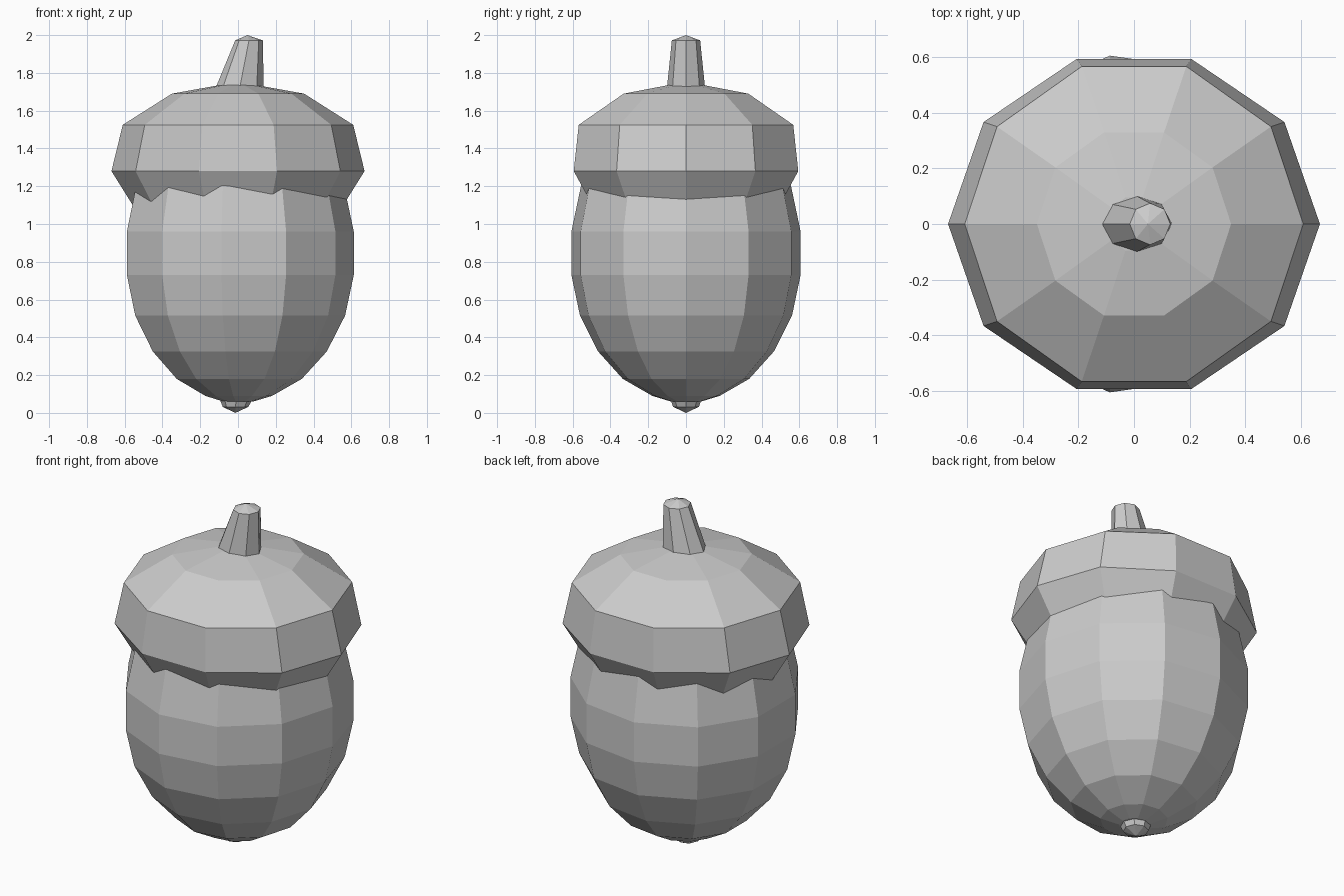
import bpy, bmesh
from math import cos, sin, tau

if "Cube" in bpy.data.objects:
    bpy.data.objects.remove(bpy.data.objects["Cube"])


def lathe(name, sides, rings):
    """Flat-shaded stack of elliptical rings: (centre x, rx, ry, z); rx = 0 is a point."""
    bm = bmesh.new()
    loops = []
    for cx, rx, ry, z in rings:
        n = sides if rx > 0 else 1
        loops.append([bm.verts.new((cx + rx * cos(tau * i / sides),
                                    ry * sin(tau * i / sides), z)) for i in range(n)])
    for a, b in zip(loops, loops[1:]):
        for i in range(sides):
            j = (i + 1) % sides
            quad = [a[i % len(a)], a[j % len(a)], b[j % len(b)], b[i % len(b)]]
            bm.faces.new(list(dict.fromkeys(quad)))
    for loop in (loops[0], loops[-1]):
        if len(loop) > 1:
            bm.faces.new(loop)
    bmesh.ops.recalc_face_normals(bm, faces=bm.faces[:])
    mesh = bpy.data.meshes.new(name)
    bm.to_mesh(mesh)
    bm.free()
    obj = bpy.data.objects.new(name, mesh)
    bpy.context.collection.objects.link(obj)
    return obj


# Nut body, eleven sides
nut = [(0.08, 0.06), (0.18, 0.09), (0.338, 0.18), (0.47, 0.325), (0.567, 0.515),
       (0.613, 0.73), (0.613, 0.96), (0.562, 1.2), (0.45, 1.4)]
lathe("nut", 11, [(0, r, r, z) for r, z in nut])

# Cap, ten sides, slightly narrower front to back
lathe("cap", 10, [(0, 0.545, 0.51, 1.08), (0, 0.67, 0.625, 1.28), (0, 0.61, 0.597, 1.525),
                  (0, 0.35, 0.347, 1.69), (0, 0.1, 0.1, 1.735), (0, 0, 0, 1.735)])

# Leaning stem
lathe("stem", 8, [(0.005, 0.132, 0.103, 1.70), (0.058, 0.073, 0.075, 1.972),
                  (0.05, 0, 0, 2.0)])

# Small tip under the nut
lathe("tip", 8, [(-0.014, 0, 0, 0.0), (-0.013, 0.068, 0.068, 0.032),
                 (-0.01, 0.088, 0.084, 0.075)])
